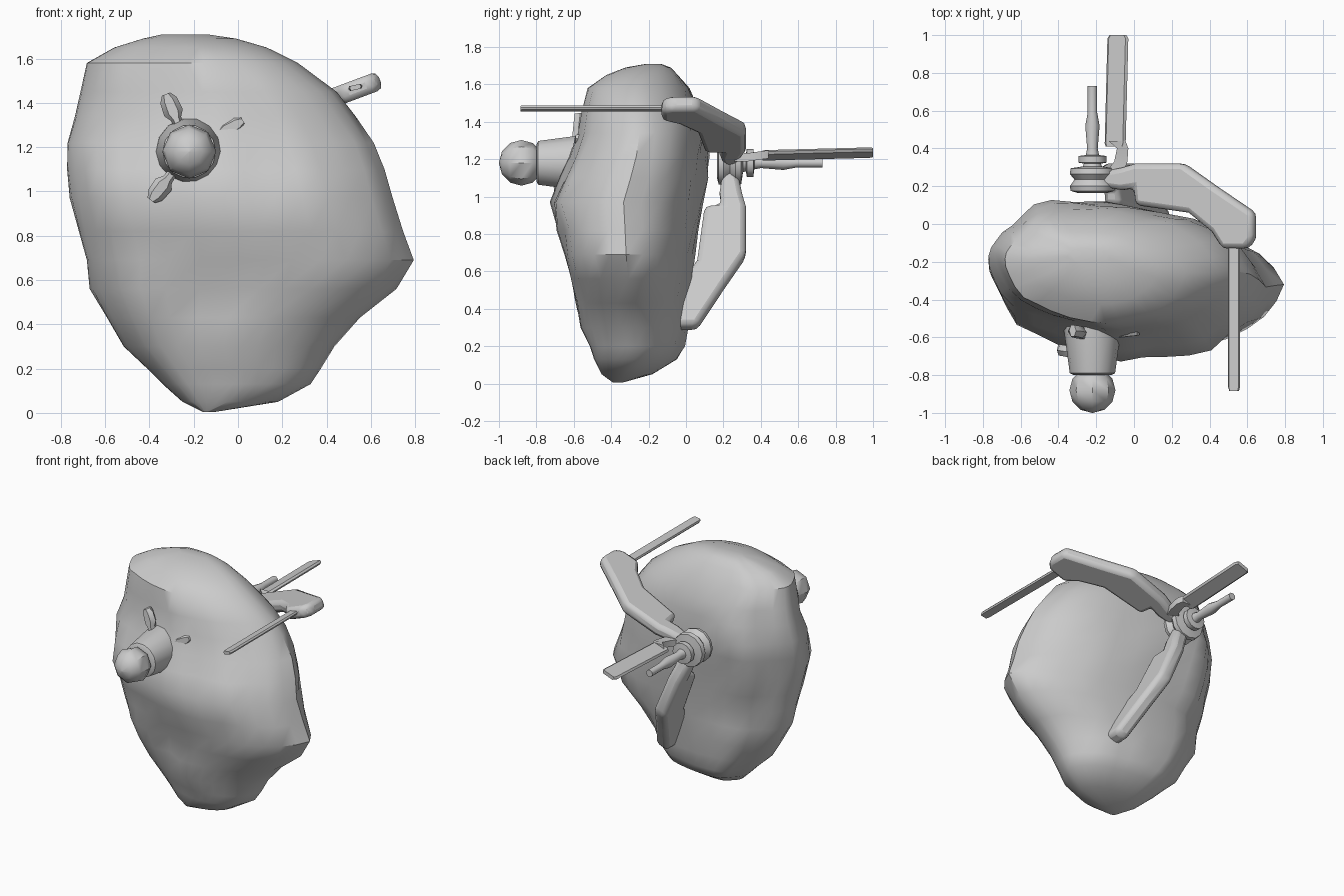
import bpy, bmesh, math
from mathutils import Vector, noise

if "Cube" in bpy.data.objects:
    bpy.data.objects.remove(bpy.data.objects["Cube"])

HUB = Vector((-0.22, 0, 1.18))


def finish(name, bm, angle=35):
    bmesh.ops.recalc_face_normals(bm, faces=bm.faces)
    me = bpy.data.meshes.new(name)
    bm.to_mesh(me)
    bm.free()
    ob = bpy.data.objects.new(name, me)
    bpy.context.collection.objects.link(ob)
    bpy.ops.object.select_all(action='DESELECT')
    ob.select_set(True)
    bpy.context.view_layer.objects.active = ob
    bpy.ops.object.shade_smooth_by_angle(angle=math.radians(angle))
    return ob


def loft(bm, rings):
    vr = [[bm.verts.new(p) for p in r] for r in rings]
    n = len(vr[0])
    for a, b in zip(vr, vr[1:]):
        for i in range(n):
            bm.faces.new((a[i], a[(i + 1) % n], b[(i + 1) % n], b[i]))
    bm.faces.new(vr[0])
    bm.faces.new(vr[-1][::-1])


def turned(name, profile, sides, centre=HUB):
    """Solid of revolution about the y axis; profile is (radius, y)."""
    bm = bmesh.new()
    loft(bm, [[centre + Vector((r * math.cos(k * math.tau / sides), y,
                                r * math.sin(k * math.tau / sides)))
               for k in range(sides)] for r, y in profile])
    return finish(name, bm)


def axes(angle):
    a = math.radians(angle)
    return Vector((math.cos(a), 0, math.sin(a))), Vector((-math.sin(a), 0, math.cos(a)))


def radial_plate(name, outline, thick, angle, bevel):
    """Outline in (radius, y) around the hub axis, thickened sideways."""
    out, side = axes(angle)
    bm = bmesh.new()
    loft(bm, [[HUB + out * r + Vector((0, y, 0)) + side * s * thick / 2 for r, y in outline]
              for s in (-1, 1)])
    ob = finish(name, bm)
    m = ob.modifiers.new("soft_edges", 'BEVEL')
    m.width, m.segments = bevel, 2
    return ob


def blade(name, start, end, width, thick, tilt):
    """Long flat blade running along y."""
    u, v = axes(tilt)
    s, e = Vector(start), Vector(end)
    shape = [(-1, 0), (-0.8, -1), (0.8, -1), (1, 0), (0.8, 1), (-0.8, 1)]
    bm = bmesh.new()
    loft(bm, [[s.lerp(e, t) + u * p * k * width / 2 + v * q * thick / 2 for p, q in shape]
              for t, k in ((0, .9), (0.03, 1), (0.97, 1), (1, .8))])
    return finish(name, bm)


# Rock body: height, left, right, front, back
levels = [
    (0.005, -0.16, -0.10, -0.39, -0.34), (0.05, -0.25, 0.18, -0.45, -0.18),
    (0.13, -0.34, 0.33, -0.49, -0.05), (0.20, -0.41, 0.375, -0.51, -0.01),
    (0.30, -0.51, 0.43, -0.55, 0.01), (0.43, -0.59, 0.55, -0.59, 0.02),
    (0.56, -0.67, 0.71, -0.62, 0.03), (0.69, -0.69, 0.78, -0.66, 0.05),
    (0.82, -0.72, 0.74, -0.69, 0.07), (0.97, -0.765, 0.70, -0.725, 0.09),
    (1.10, -0.77, 0.66, -0.67, 0.11), (1.22, -0.775, 0.61, -0.61, 0.11),
    (1.34, -0.74, 0.53, -0.57, 0.10), (1.45, -0.71, 0.44, -0.55, 0.07),
    (1.58, -0.68, 0.27, -0.52, 0.02), (1.65, -0.56, 0.13, -0.42, -0.04),
    (1.69, -0.43, -0.01, -0.32, -0.08), (1.708, -0.35, -0.13, -0.22, -0.13)]
# Plan shape: x from -1 to 1, depth from 0 (front) to 1 (back)
plan = [(1, .48), (.85, .72), (.52, .90), (.1, .98), (-.35, 1), (-.64, .97), (-.82, .84),
        (-.94, .74), (-1, .62), (-.95, .46), (-.8, .24), (-.5, .11), (-.05, 0), (.27, .01),
        (.6, .08), (.87, .25)]
rings = []
for z, xl, xr, yf, yb in levels:
    ring = []
    for i, (u, t) in enumerate(plan):
        u2, t2 = plan[(i + 1) % len(plan)]
        for a, b in ((u, t), ((u + u2) / 2 * 1.015, .5 + ((t + t2) / 2 - .5) * 1.015)):
            p = Vector(((xl + xr) / 2 + a * (xr - xl) / 2, yf + b * (yb - yf), z))
            # lumps, and a dent low on the front
            n = Vector((a * .5, 2 * b - 1, 0)) * noise.noise(p * 5) * 0.035
            p += n * min(1, z * 3, (1.75 - z) * 3)
            d = Vector((p.x + .17, 0, z - .5)).length
            if b < .3 and d < .12:
                p.y += 0.05
            ring.append(p)
    rings.append(ring)
bm = bmesh.new()
loft(bm, rings)
finish("rock_body", bm, 40)

# Front turret: neck and faceted ball
turned("turret_neck", [(0.155, -0.42), (0.15, -0.57), (0.12, -0.79), (0.10, -0.80)], 14)
ball = [(0.12 * math.sin(i * math.pi / 6) + 0.002, -0.88 - 0.12 * math.cos(i * math.pi / 6))
        for i in range(7)]
turned("turret_ball", ball, 8)

# Three small claws where the neck meets the rock
for i, (ang, tip) in enumerate(((30, -0.56), (112, -0.565), (232, -0.665))):
    out, side = axes(ang)
    bm = bmesh.new()
    loft(bm, [[HUB + out * r + side * w * p + Vector((0, tip + (.28 - r) * -.1 + q * 0.03, 0))
               for p, q in ((-1, 0), (-.5, -1), (.5, -1), (1, 0), (.5, 1), (-.5, 1))]
              for r, w in ((0.1, .02), (0.16, .025), (0.19, .045), (0.25, .04), (0.28, .02))])
    finish(f"neck_claw_{i + 1}", bm)

# Rear hub with groove, collar and spike
turned("rear_hub", [(0.08, 0.165), (0.115, 0.175), (0.12, 0.20), (0.095, 0.235),
                    (0.12, 0.265), (0.115, 0.295), (0.05, 0.305), (0.045, 0.32),
                    (0.075, 0.325), (0.075, 0.36), (0.035, 0.365), (0.028, 0.40),
                    (0.038, 0.52), (0.025, 0.59), (0.025, 0.73)], 12)

# Two bent arms gripping the rock from behind
arm = [(0.04, 0.20), (0.08, 0.28), (0.18, 0.30), (0.25, 0.32), (0.52, 0.32), (0.70, 0.20),
       (0.92, 0.06), (0.92, -0.08), (0.88, -0.13), (0.74, -0.13), (0.68, -0.04),
       (0.55, 0.06), (0.25, 0.10), (0.24, 0.19), (0.17, 0.18)]
radial_plate("upper_arm", arm, 0.085, 20.5, 0.028)
radial_plate("lower_arm", [(r * 1.045, y) for r, y in arm], 0.10, -67, 0.03)

# Long blades: one forward from the arm, one back beside the hub
blade("front_blade", (0.53, -0.10, 1.47), (0.53, -0.885, 1.47), 0.065, 0.022, 12)
blade("rear_blade", (-0.10, 0.41, 1.22), (-0.085, 1.0, 1.235), 0.118, 0.025, 20)
bm = bmesh.new()
loft(bm, [[Vector((x + p * w, y, z + q * 0.022)) for p, q in ((-1, -1), (1, -1), (1, 1), (-1, 1))]
          for x, y, z, w in ((-0.11, 0.26, 1.21, 0.05), (-0.07, 0.33, 1.21, 0.035),
                             (-0.06, 0.40, 1.22, 0.03), (-0.09, 0.44, 1.225, 0.045))])
finish("blade_bracket", bm)
